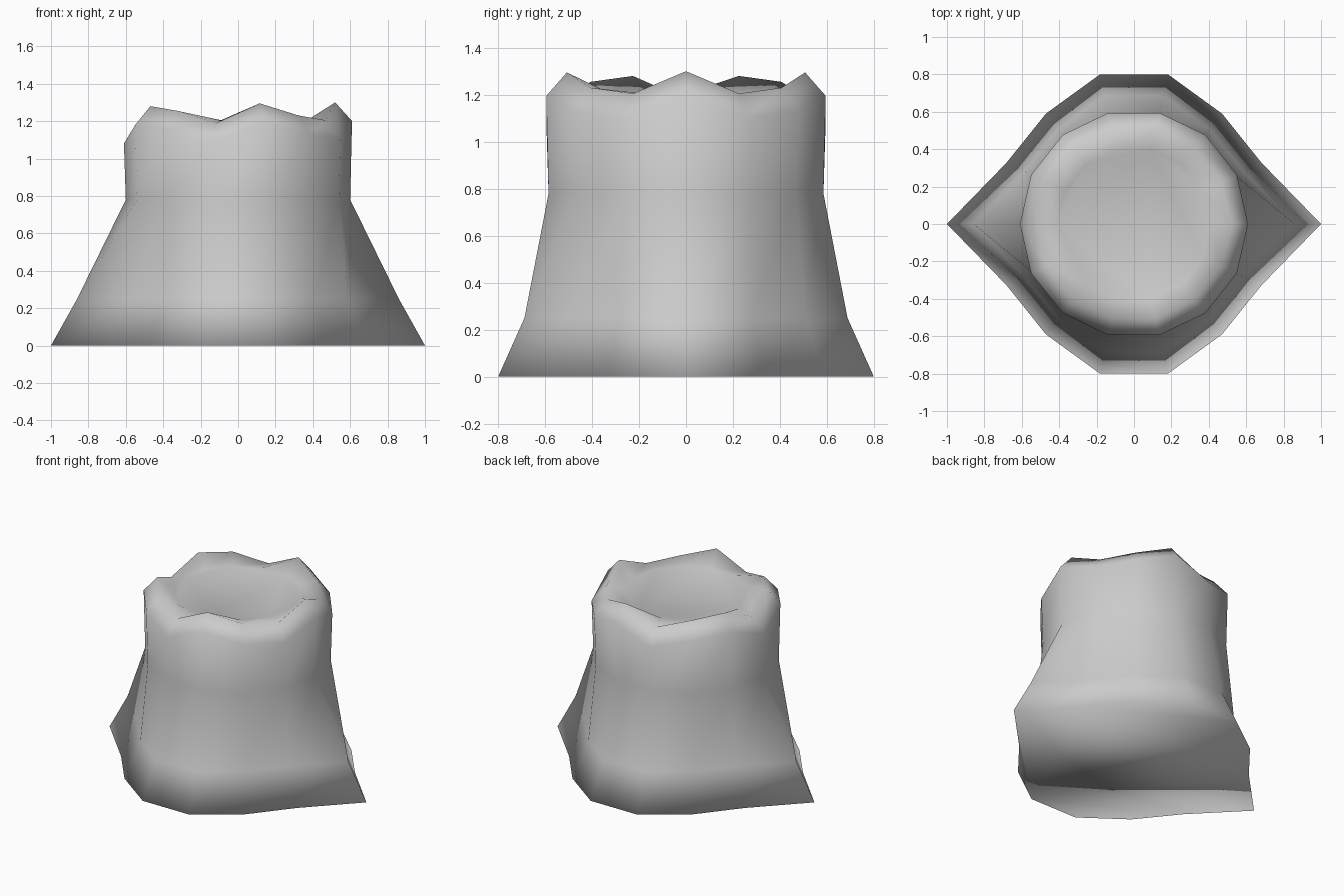
import bpy, bmesh, math

if "Cube" in bpy.data.objects:
    bpy.data.objects.remove(bpy.data.objects["Cube"])

N = 14
# Per-vertex shape of half a ring, from +x round to -x (mirrored across y)
FLARE = [1.0, 0.756, 0.755, 0.82, 0.82, 0.755, 0.756, 1.0]
CREST = [1.30, 1.205, 1.23, 1.295, 1.19, 1.255, 1.28, 1.18]

bm = bmesh.new()


def ring(radius, height):
    """Add one 14-sided ring; radius and height are functions of the half index."""
    verts = []
    for i in range(N):
        a = 2 * math.pi * i / N
        h = min(i, N - i)
        r = radius(h)
        verts.append(bm.verts.new((r * math.cos(a), r * math.sin(a), height(h))))
    return verts


rings = [
    ring(lambda h: FLARE[h], lambda h: 0.0),             # spread foot
    ring(lambda h: FLARE[h] * 0.86, lambda h: 0.25),     # lower flare
    ring(lambda h: 0.60, lambda h: 0.78),                # round trunk
    ring(lambda h: 0.61, lambda h: CREST[h] - 0.1),      # outer rim
    ring(lambda h: 0.52, lambda h: CREST[h]),            # jagged crest
    ring(lambda h: 0.41, lambda h: 1.205),               # sunken top
]

# Walls between neighbouring rings
for low, high in zip(rings, rings[1:]):
    for i in range(N):
        j = (i + 1) % N
        bm.faces.new((low[i], low[j], high[j], high[i]))

# Closing faces underneath and on top
bm.faces.new(rings[0][::-1])
bm.faces.new(rings[-1])

for f in bm.faces:
    f.smooth = True

mesh = bpy.data.meshes.new("stump")
bm.to_mesh(mesh)
bm.free()
stump = bpy.data.objects.new("stump", mesh)
bpy.context.collection.objects.link(stump)
